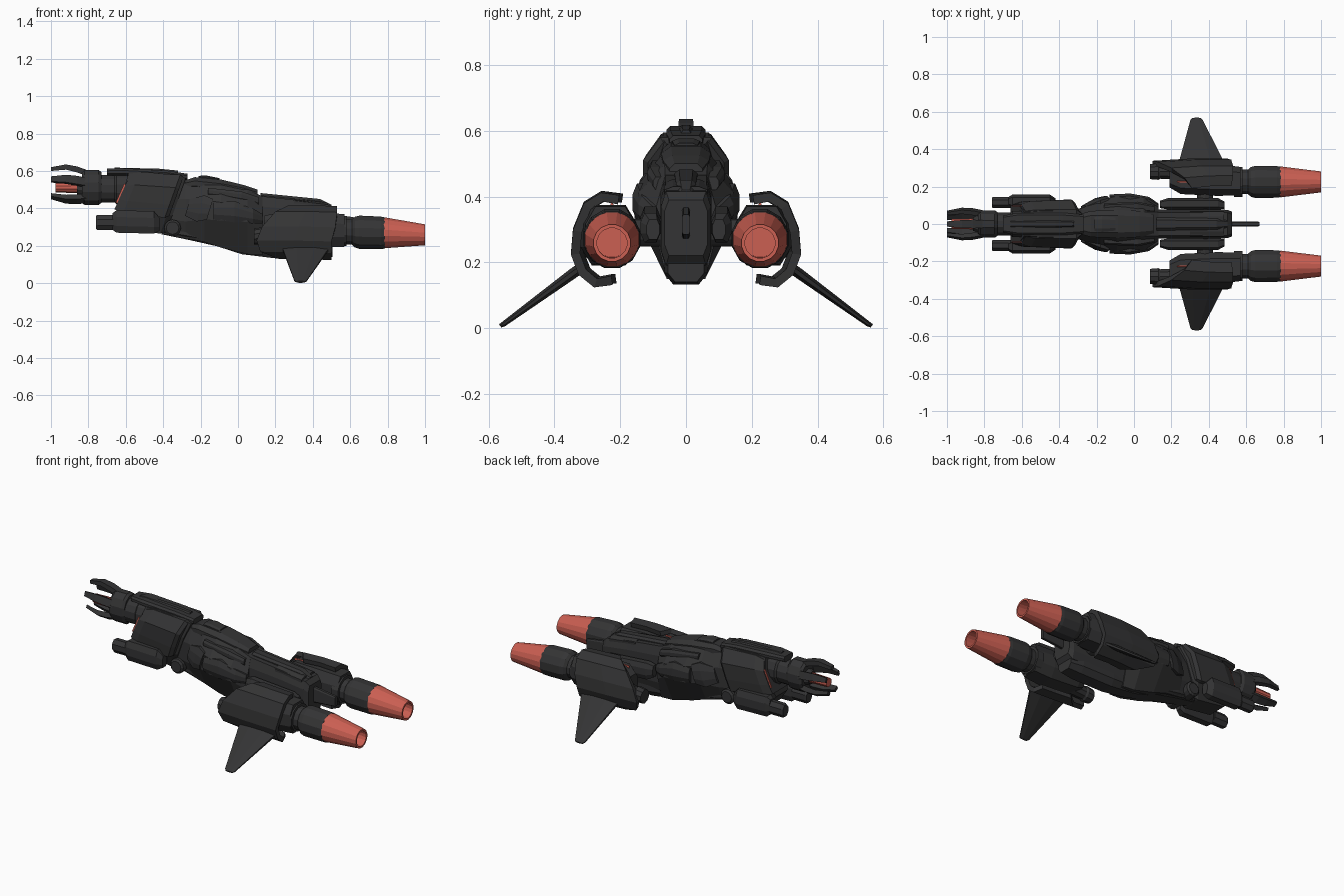
import bpy, bmesh, math
from mathutils import Vector


def material(name, rgb):
    m = bpy.data.materials.new(name)
    m.diffuse_color = (*rgb, 1)
    return m


DARK = material("charcoal_hull", (0.034, 0.034, 0.035))
RED = material("ember_red", (0.60, 0.115, 0.085))


def finish(name, bm, mat, mirror=False, thick=0):
    bmesh.ops.recalc_face_normals(bm, faces=bm.faces)
    me = bpy.data.meshes.new(name)
    bm.to_mesh(me)
    bm.free()
    me.materials.append(mat)
    ob = bpy.data.objects.new(name, me)
    bpy.context.collection.objects.link(ob)
    if thick:
        s = ob.modifiers.new("thickness", 'SOLIDIFY')
        s.thickness, s.offset = thick, 0
    if mirror:
        m = ob.modifiers.new("mirror", 'MIRROR')
        m.use_axis = (False, True, False)
    return ob


def loft(name, rings, mat=DARK, mirror=False):
    """Skin a list of equal-sized rings and cap both ends."""
    bm = bmesh.new()
    vr = [[bm.verts.new(p) for p in r] for r in rings]
    n = len(vr[0])
    for a, b in zip(vr, vr[1:]):
        for i in range(n):
            j = (i + 1) % n
            bm.faces.new((a[i], a[j], b[j], b[i]))
    bm.faces.new(vr[0])
    bm.faces.new(vr[-1])
    return finish(name, bm, mat, mirror)


def sec(x, z0, z1, w, top=0.6, bot=0.6, k=0.0, y=0.0, c=0.3, low=None):
    """Eight-sided cross-section at x; k leans it backwards with height."""
    h, zm = z1 - z0, (z0 + z1) / 2
    low = c if low is None else low
    half = [(w * top, z1), (w, z1 - c * h), (w, z0 + low * h), (w * bot, z0)]
    pts = half + [(-a, b) for a, b in reversed(half)]
    return [(x + k * (b - zm), y + a, b) for a, b in pts]


def tube(name, prof, y=0, z=0, n=12, slope=0, sy=1, mat=DARK, mirror=False):
    """Turned part along x from (x, radius) pairs; slope tilts the axis."""
    x0 = prof[0][0]
    rings = []
    for x, r in prof:
        a = [2 * math.pi * (i + 0.5) / n for i in range(n)]
        rings.append([(x, y + sy * r * math.cos(t), z + slope * (x - x0) + r * math.sin(t)) for t in a])
    return loft(name, rings, mat, mirror)


def cross_pin(name, x, z, r, y0, y1, n=12):
    """Cylinder running sideways, mirrored to the other side."""
    a = [2 * math.pi * i / n for i in range(n)]
    rings = [[(x + q * math.cos(t), y, z + q * math.sin(t)) for t in a]
             for y, q in ((y0, r), (y1 - 0.01, r), (y1, r * 0.75))]
    return loft(name, rings, DARK, True)


# central fuselage: cockpit section and tail section
loft("cockpit_hull", [
    sec(-0.42, 0.27, 0.53, 0.07), sec(-0.28, 0.24, 0.54, 0.085),
    sec(-0.18, 0.22, 0.54, 0.125, 0.5, 0.5, low=0.38), sec(-0.09, 0.19, 0.535, 0.15, 0.45, 0.42, low=0.42),
    sec(0.05, 0.155, 0.50, 0.145, 0.45, 0.42, low=0.5, c=0.26), sec(0.13, 0.15, 0.465, 0.09, 0.7, 0.65, low=0.4)])
loft("tail_hull", [
    sec(0.10, 0.19, 0.468, 0.078, 0.8, 0.8, c=0.2), sec(0.35, 0.19, 0.44, 0.078, 0.8, 0.8, c=0.2),
    sec(0.50, 0.19, 0.415, 0.076, 0.8, 0.8, c=0.2), sec(0.525, 0.22, 0.39, 0.065, 0.8, 0.8, c=0.2)])
loft("keel", [
    sec(-0.12, 0.20, 0.26, 0.04), sec(0.02, 0.155, 0.25, 0.055), sec(0.2, 0.133, 0.25, 0.066),
    sec(0.42, 0.133, 0.25, 0.066), sec(0.505, 0.14, 0.23, 0.055)])
loft("tail_blade", [sec(0.5, 0.27, 0.37, 0.013, c=0.1), sec(0.67, 0.285, 0.345, 0.012, c=0.1)])
loft("dorsal_ridge", [sec(0.12, 0.44, 0.482, 0.035), sec(0.44, 0.41, 0.45, 0.03), sec(0.5, 0.39, 0.42, 0.02)])
loft("tail_step", [sec(0.30, 0.40, 0.452, 0.068, c=0.2), sec(0.48, 0.38, 0.43, 0.066, c=0.2)])

# canopy and raised cockpit panels
loft("canopy", [
    sec(-0.30, 0.50, 0.545, 0.05), sec(-0.23, 0.50, 0.567, 0.07, 0.65), sec(-0.085, 0.48, 0.553, 0.075, 0.6),
    sec(0.03, 0.47, 0.525, 0.07, 0.6), sec(0.105, 0.45, 0.50, 0.05, 0.7)])
loft("canopy_hatch", [sec(-0.21, 0.54, 0.574, 0.038, c=0.2), sec(-0.17, 0.54, 0.576, 0.042, c=0.2),
                      sec(-0.10, 0.53, 0.562, 0.035, c=0.2)])
loft("cockpit_side_blister", [
    sec(-0.27, 0.36, 0.45, 0.015, y=0.085, k=0.3), sec(-0.20, 0.33, 0.47, 0.03, y=0.108, k=0.3),
    sec(-0.15, 0.34, 0.45, 0.025, y=0.125, k=0.3)], mirror=True)
loft("cockpit_cheek", [
    sec(-0.13, 0.34, 0.43, 0.03, y=0.128), sec(-0.02, 0.325, 0.44, 0.035, y=0.128),
    sec(0.08, 0.32, 0.40, 0.03, y=0.115), sec(0.13, 0.32, 0.37, 0.02, y=0.09)], mirror=True)
loft("cockpit_upper_strake", [
    sec(-0.16, 0.47, 0.51, 0.02, y=0.09), sec(0.02, 0.44, 0.49, 0.025, y=0.094),
    sec(0.11, 0.42, 0.46, 0.02, y=0.08)], mirror=True)
loft("chin_fairing", [
    sec(-0.41, 0.262, 0.31, 0.05), sec(-0.27, 0.233, 0.30, 0.065), sec(-0.10, 0.195, 0.27, 0.07),
    sec(0.05, 0.16, 0.23, 0.06)])
cross_pin("neck_pivot", -0.35, 0.295, 0.045, 0.0, 0.105)

# forward weapon housing with leaning front and back faces
loft("forward_housing", [
    sec(-0.62, 0.36, 0.585, 0.09, 0.7, 0.6, 0.3), sec(-0.55, 0.29, 0.595, 0.10, 0.7, 0.6, 0.36),
    sec(-0.36, 0.265, 0.575, 0.10, 0.7, 0.6, 0.36), sec(-0.33, 0.28, 0.56, 0.085, 0.7, 0.6, 0.36)])
loft("forward_armour", [
    sec(-0.62, 0.395, 0.575, 0.105, 0.66, 0.95, 0.45), sec(-0.57, 0.375, 0.59, 0.122, 0.62, 0.95, 0.42),
    sec(-0.35, 0.35, 0.58, 0.130, 0.6, 0.95, 0.36), sec(-0.33, 0.36, 0.565, 0.115, 0.6, 0.95, 0.36)])
loft("top_plate", [
    sec(-0.70, 0.575, 0.612, 0.045, 0.8), sec(-0.62, 0.575, 0.615, 0.06, 0.8),
    sec(-0.38, 0.565, 0.602, 0.06, 0.8), sec(-0.27, 0.55, 0.585, 0.05, 0.8)])
loft("top_rail", [sec(-0.66, 0.60, 0.618, 0.018), sec(-0.42, 0.59, 0.612, 0.02), sec(-0.32, 0.57, 0.602, 0.015)])
loft("armour_trim", [sec(-0.632, 0.43, 0.53, 0.003, y=0.097, k=0.45), sec(-0.61, 0.43, 0.53, 0.003, y=0.097, k=0.45)],
     RED, True)

# lower side gun pods
loft("gun_pod", [
    sec(-0.67, 0.285, 0.375, 0.025, y=0.12), sec(-0.65, 0.27, 0.39, 0.035, y=0.122),
    sec(-0.45, 0.265, 0.385, 0.035, y=0.122), sec(-0.42, 0.28, 0.35, 0.022, y=0.115)], mirror=True)
tube("gun_pod_muzzle", [(-0.76, 0.038), (-0.75, 0.044), (-0.66, 0.044)], 0.115, 0.325, 8, sy=0.75, mirror=True)

# neck, collar, barrel and claws at the nose
tube("neck", [(-0.75, 0.075), (-0.66, 0.075), (-0.65, 0.085), (-0.56, 0.085)], 0, 0.505, 12, sy=0.85)
tube("collar", [(-0.835, 0.085), (-0.82, 0.097), (-0.745, 0.097), (-0.73, 0.085)], 0, 0.512, 12, sy=0.78)
tube("barrel", [(-0.975, 0.02), (-0.975, 0.027), (-0.86, 0.03), (-0.83, 0.03)], 0, 0.512, 10, mat=RED)
tube("barrel_base", [(-0.86, 0.038), (-0.82, 0.055)], 0, 0.512, 10)
for i in range(5):
    a = 2 * math.pi * i / 5
    out = Vector((0, 0.78 * math.sin(a), math.cos(a)))
    side = Vector((0, math.cos(a), -math.sin(a)))
    rings = []
    for x, r, w, t, z in ((-0.81, 0.075, 0.022, 0.016, 0.515), (-0.86, 0.088, 0.023, 0.016, 0.52),
                          (-0.92, 0.095, 0.021, 0.014, 0.526), (-1.0, 0.08, 0.014, 0.010, 0.53)):
        c = Vector((x, 0, z)) + out * r
        rings.append([c + side * w + out * t, c + side * w - out * t, c - side * w - out * t, c - side * w + out * t])
    loft(f"claw_{i + 1}", rings)

# struts joining the engines to the tail
loft("tail_side_block", [
    sec(0.14, 0.29, 0.36, 0.02, y=0.105), sec(0.18, 0.27, 0.37, 0.03, y=0.108),
    sec(0.45, 0.26, 0.35, 0.03, y=0.108), sec(0.485, 0.27, 0.33, 0.02, y=0.10)], mirror=True)
cross_pin("engine_strut", 0.38, 0.29, 0.042, 0.07, 0.20)

# engine nacelles, nozzles and intakes
loft("nacelle", [
    sec(0.19, 0.24, 0.34, 0.055, y=0.25), sec(0.25, 0.21, 0.375, 0.08, y=0.24),
    sec(0.45, 0.19, 0.375, 0.085, y=0.235), sec(0.57, 0.195, 0.37, 0.075, y=0.23)], mirror=True)
tube("engine_body", [(0.50, 0.07), (0.61, 0.07), (0.625, 0.085), (0.65, 0.092), (0.765, 0.09), (0.785, 0.086)],
     0.225, 0.277, 12, -0.03, sy=0.97, mirror=True)
tube("engine_ring", [(0.535, 0.083), (0.58, 0.083)], 0.225, 0.278, 12, mirror=True)
tube("exhaust_nozzle", [(0.775, 0.081), (0.785, 0.084), (1.0, 0.057), (1.0, 0.046), (0.88, 0.05)],
     0.225, 0.27, 16, -0.05, mat=RED, mirror=True)
tube("intake_gun", [(0.085, 0.03), (0.085, 0.042), (0.13, 0.046), (0.14, 0.04), (0.24, 0.045)],
     0.28, 0.25, 10, 0.08, mirror=True)
loft("nacelle_stripe", [sec(0.23, 0.366, 0.379, 0.004, y=0.225), sec(0.295, 0.37, 0.381, 0.004, y=0.225)], RED, True)

# curved armour shell wrapped round each engine: (y, z, front x, back x)
bm = bmesh.new()
rows = []
for y, z, x0, x1 in ((0.205, 0.395, 0.31, 0.52), (0.255, 0.403, 0.27, 0.53), (0.30, 0.375, 0.20, 0.53),
                     (0.33, 0.30, 0.13, 0.52), (0.336, 0.23, 0.10, 0.50), (0.315, 0.175, 0.12, 0.50),
                     (0.275, 0.142, 0.22, 0.50), (0.225, 0.150, 0.28, 0.48)):
    xm = (x0 + x1) / 2
    rows.append([bm.verts.new(p) for p in ((x0, y - 0.012, z), (xm, y, z), (x1, y, z - 0.005))])
for a, b in zip(rows, rows[1:]):
    for i in range(2):
        bm.faces.new((a[i], a[i + 1], b[i + 1], b[i]))
finish("engine_shell", bm, DARK, True, 0.028)

# downswept fins, tapered in chord and thickness
n = Vector((0, 0.58, 0.81))
rings = []
for y, z, x0, x1, t in ((0.31, 0.19, 0.235, 0.495, 0.016), (0.345, 0.165, 0.245, 0.473, 0.016),
                        (0.555, 0.012, 0.302, 0.367, 0.008), (0.565, 0.007, 0.312, 0.358, 0.006)):
    d = (x1 - x0) * 0.3
    base = Vector((0, y, z))
    pts = ((x0, 0.4), (x0 + d, 1), (x1 - d, 1), (x1, 0.4))
    rings.append([base + Vector((x, 0, 0)) + n * t * s for x, s in pts]
                 + [base + Vector((x, 0, 0)) - n * t * s for x, s in reversed(pts)])
loft("fin", rings, DARK, True)
